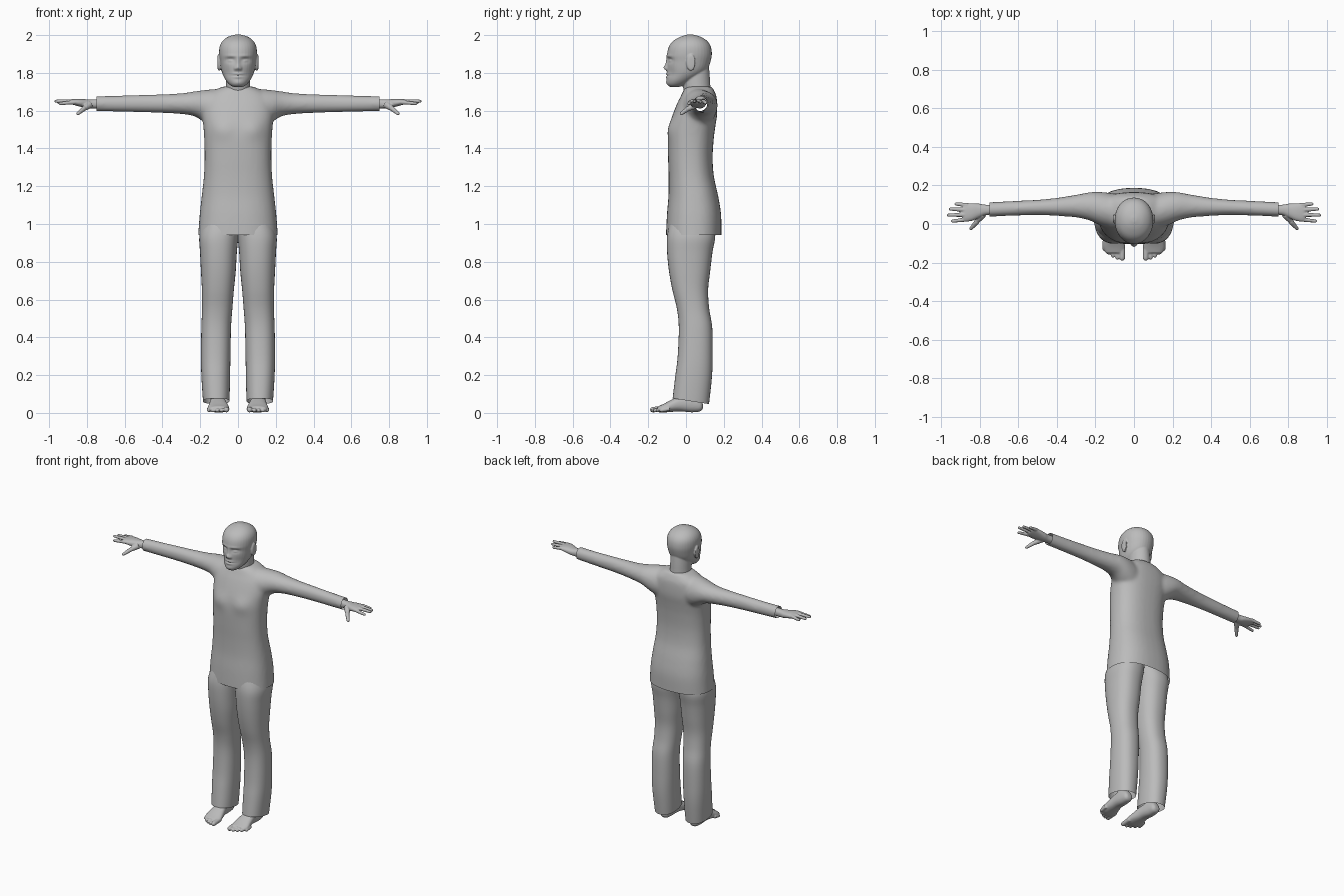
import bpy, bmesh, math
from mathutils import Vector

grey = bpy.data.materials.new("plain_grey")
grey.diffuse_color = (0.5, 0.5, 0.5, 1)


def spline(p, t):
    """Catmull-Rom sample through the rows of p."""
    i = min(int(t), len(p) - 2)
    f = t - i
    a, b, c, d = p[max(i - 1, 0)], p[i], p[i + 1], p[min(i + 2, len(p) - 1)]
    return [0.5 * (2 * q + (r - o) * f + (2 * o - 5 * q + 4 * r - s) * f * f
                   + (3 * q - o - 3 * r + s) * f ** 3) for o, q, r, s in zip(a, b, c, d)]


def skin(bm, rings):
    """Join rings of points into a closed tube."""
    rows = [[bm.verts.new(p) for p in ring] for ring in rings]
    n = len(rows[0])
    for a, b in zip(rows, rows[1:]):
        for i in range(n):
            bm.faces.new((a[i], a[(i + 1) % n], b[(i + 1) % n], b[i]))
    bm.faces.new(rows[0][::-1])
    bm.faces.new(rows[-1])


def loft(bm, axis, stations, power=2.0, steps=4, n=36):
    """Stations: position on axis, then low/high of the two other axes."""
    rings = []
    for k in range((len(stations) - 1) * steps + 1):
        s, a0, a1, b0, b1 = spline(stations, k / steps)
        ring = []
        for i in range(n):
            t = 2 * math.pi * i / n
            c, d = math.cos(t), math.sin(t)
            a = (a0 + a1) / 2 + (a1 - a0) / 2 * math.copysign(abs(c) ** (2 / power), c)
            b = (b0 + b1) / 2 + (b1 - b0) / 2 * math.copysign(abs(d) ** (2 / power), d)
            ring.append({'x': (s, a, b), 'y': (a, s, b), 'z': (a, b, s)}[axis])
        rings.append(ring)
    skin(bm, rings)


def digit(bm, a, b, ra, rb):
    """Tapered finger or toe with a rounded tip."""
    a, b = Vector(a), Vector(b)
    d = (b - a).normalized()
    u = d.cross(Vector((0, 0, 1))).normalized()
    w = u.cross(d)
    rows = [(a, ra), (a.lerp(b, 0.5), (ra + rb) / 2)]
    rows += [(b - d * rb * (1 - math.sin(t)), rb * math.cos(t)) for t in (0, 0.5, 0.95, 1.4)]
    skin(bm, [[c + r * (u * math.cos(i * math.pi / 6) + w * math.sin(i * math.pi / 6))
               for i in range(12)] for c, r in rows])


def mirror(bm):
    """Copy everything to the other side of x = 0."""
    new = bmesh.ops.duplicate(bm, geom=bm.verts[:] + bm.edges[:] + bm.faces[:])["geom"]
    for v in new:
        if isinstance(v, bmesh.types.BMVert):
            v.co.x = -v.co.x


def finish(name, bm, voxel=0, smooth=0, bumps=(), cuts=()):
    """Fuse the parts, press in the bumps, trim open ends and shade smooth."""
    bmesh.ops.recalc_face_normals(bm, faces=bm.faces[:])
    me = bpy.data.meshes.new(name)
    bm.to_mesh(me)
    bm.free()
    ob = bpy.data.objects.new(name, me)
    bpy.context.collection.objects.link(ob)
    if voxel:
        m = ob.modifiers.new("fuse", 'REMESH')
        m.mode, m.voxel_size = 'VOXEL', voxel
        m = ob.modifiers.new("soften", 'SMOOTH')
        m.factor, m.iterations = 0.5, smooth
        dg = bpy.context.evaluated_depsgraph_get()
        me = bpy.data.meshes.new_from_object(ob.evaluated_get(dg))
        ob.modifiers.clear()
        ob.data = me
    bm = bmesh.new()
    bm.from_mesh(me)
    for v in bm.verts:
        if v.co.y < -0.02:
            x, z = abs(v.co.x), v.co.z
            v.co.y += sum(dy * math.exp(-((x - bx) / sx) ** 2 / 2 - ((z - bz) / sz) ** 2 / 2)
                          for bx, bz, sx, sz, dy in bumps)
    for co, no in cuts:
        bmesh.ops.bisect_plane(bm, geom=bm.verts[:] + bm.edges[:] + bm.faces[:],
                               plane_co=co, plane_no=no, clear_outer=True)
    for f in bm.faces:
        f.smooth = True
    bm.to_mesh(me)
    bm.free()
    me.materials.clear()
    me.materials.append(grey)
    return ob


# Shirt: sleeves and torso fused, open at hem and cuffs
bm = bmesh.new()
loft(bm, 'x', [(.04, -.03, .145, 1.50, 1.716), (.12, -.025, .16, 1.51, 1.714),
               (.18, -.005, .167, 1.54, 1.709), (.23, .018, .165, 1.57, 1.702),
               (.30, .034, .152, 1.582, 1.692), (.40, .042, .136, 1.588, 1.687),
               (.50, .046, .126, 1.591, 1.684), (.62, .043, .12, 1.594, 1.68),
               (.78, .037, .112, 1.598, 1.677)])
mirror(bm)
loft(bm, 'z', [(z, -w, w, f, b) for z, w, f, b in (
    (.88, .214, -.106, .187), (.94, .211, -.106, .187), (1.05, .203, -.101, .186),
    (1.15, .192, -.093, .17), (1.25, .181, -.092, .148), (1.35, .177, -.095, .141),
    (1.45, .179, -.096, .147), (1.52, .184, -.088, .156), (1.58, .19, -.07, .165),
    (1.64, .185, -.046, .165), (1.68, .165, -.026, .16), (1.71, .12, -.012, .147),
    (1.728, .08, .003, .137))], power=2.4)
finish("shirt", bm, .01, 8, bumps=[(.085, 1.5, .04, .035, -.01)],
       cuts=[((0, 0, .943), (0, 0, -1)), ((.75, 0, 0), (1, 0, 0)), ((-.75, 0, 0), (-1, 0, 0))])

# Trousers: two wide legs with cuffs lower at the heel
bm = bmesh.new()
loft(bm, 'z', [(.01, .048, .181, -.078, .117), (.1, .044, .188, -.068, .128),
               (.2, .042, .194, -.056, .138), (.3, .04, .196, -.044, .141),
               (.45, .037, .194, -.038, .139), (.55, .03, .19, -.048, .123),
               (.65, .022, .191, -.072, .117), (.75, .012, .196, -.09, .128),
               (.85, .006, .201, -.1, .14), (.94, -.004, .204, -.1, .155),
               (1.03, -.02, .175, -.08, .14)], power=2.3)
mirror(bm)
finish("trousers", bm, cuts=[((0, -.07, .077), (0, -.03, -.19))])

# Feet: ankle, foot and five toes
bm = bmesh.new()
loft(bm, 'z', [(.03, .075, .145, -.02, .075), (.1, .078, .142, -.01, .07),
               (.2, .078, .145, -.01, .08)])
loft(bm, 'y', [(.09, .095, .125, .025, .045), (.075, .08, .14, .008, .075),
               (.03, .073, .147, .003, .1), (-.03, .066, .149, .008, .092),
               (-.08, .054, .155, .005, .068), (-.12, .046, .16, .002, .047),
               (-.15, .052, .148, .004, .034)], power=2.3)
for i in range(5):
    x, r = .061 + .0225 * i + (.003 if i else 0), (.015 if i == 0 else .0105)
    digit(bm, (x, -.11 + .006 * i, .022), (x, -.191 + .003 * i + .0025 * i * i, r + .001),
          r * 1.05, r)
mirror(bm)
finish("feet", bm, .004, 3)

# Hands: wrist, palm, four fingers and a drooping thumb
bm = bmesh.new()
loft(bm, 'x', [(.71, .05, .1, 1.612, 1.662), (.77, .046, .1, 1.612, 1.66),
               (.80, .034, .105, 1.614, 1.66), (.84, .017, .108, 1.622, 1.663),
               (.875, .013, .107, 1.632, 1.661), (.89, .02, .1, 1.638, 1.656)], power=2.3)
for base, tip in (((.865, .098, 1.648), (.932, .105, 1.64)),
                  ((.87, .073, 1.65), (.962, .078, 1.646)),
                  ((.87, .048, 1.65), (.972, .046, 1.65)),
                  ((.865, .024, 1.645), (.95, .014, 1.637))):
    digit(bm, base, tip, .0115, .0085)
digit(bm, (.785, .05, 1.632), (.823, .006, 1.606), .02, .0135)
digit(bm, (.815, .012, 1.612), (.852, -.03, 1.58), .0135, .009)
mirror(bm)
finish("hands", bm, .0035, 3)

# Head: neck, skull and ears, with facial features pressed into the front
bm = bmesh.new()
loft(bm, 'x', [(.085, .018, .035, 1.83, 1.87), (.096, .002, .046, 1.812, 1.893),
               (.106, .006, .05, 1.815, 1.897), (.109, .02, .042, 1.84, 1.88)])
mirror(bm)
loft(bm, 'z', [(1.66, -.07, .07, 0, .14), (1.72, -.065, .065, -.015, .13),
               (1.78, -.063, .063, -.02, .126), (1.85, -.06, .06, -.02, .12)])
loft(bm, 'z', [(z, -w, w, f, b) for z, w, f, b in (
    (1.726, .025, -.085, -.035), (1.738, .045, -.098, 0), (1.76, .064, -.102, .04),
    (1.79, .08, -.1, .088), (1.82, .089, -.1, .115), (1.86, .095, -.099, .13),
    (1.9, .1, -.1, .137), (1.94, .097, -.09, .131), (1.97, .081, -.067, .111),
    (1.992, .051, -.028, .075), (2.003, .012, .01, .035))], power=2.1)
features = [
    (.04, 1.868, .017, .010, .011), (.04, 1.864, .010, .005, -.007),   # sockets, eyes
    (.036, 1.889, .022, .006, -.004), (0, 1.855, .008, .02, -.008),    # brows, bridge
    (0, 1.828, .011, .010, -.016), (.014, 1.822, .005, .006, -.006),   # nose tip, wings
    (0, 1.793, .019, .005, -.006), (0, 1.778, .016, .005, -.006),      # lips
    (0, 1.786, .022, .003, .005), (0, 1.748, .018, .010, -.004),       # mouth, chin
    (.058, 1.80, .018, .02, .005)]                                     # cheeks
finish("head", bm, .004, 4, bumps=features)
